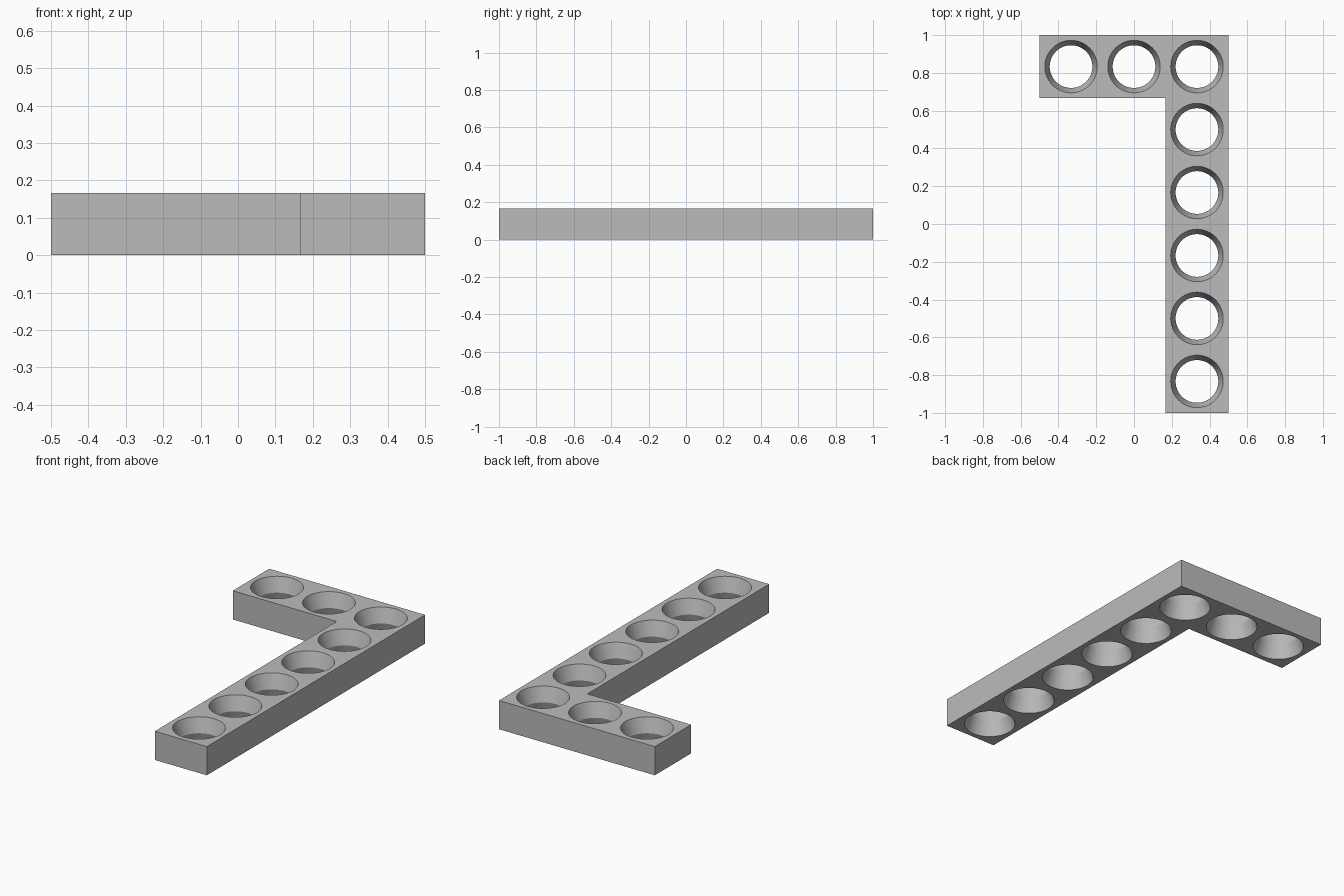
import bpy, bmesh, math
from mathutils import Matrix, Vector

if "Cube" in bpy.data.objects:
    bpy.data.objects.remove(bpy.data.objects["Cube"], do_unlink=True)

CELL = 1 / 3          # hole pitch and beam width
HEIGHT = CELL / 2
MID = HEIGHT / 2
RIM, WAIST = 0.139, 0.113

grey = bpy.data.materials.new("plain_grey")
grey.use_nodes = True
colour = (0.5, 0.5, 0.5, 1)
grey.diffuse_color = colour
grey.node_tree.nodes["Principled BSDF"].inputs["Base Color"].default_value = colour


def make_object(name, bm):
    bmesh.ops.recalc_face_normals(bm, faces=bm.faces)
    mesh = bpy.data.meshes.new(name)
    bm.to_mesh(mesh)
    bm.free()
    mesh.materials.append(grey)
    obj = bpy.data.objects.new(name, mesh)
    bpy.context.collection.objects.link(obj)
    return obj


# L-shaped beam: outline extruded upwards
inner_x, inner_y = 0.5 - CELL, 1 - CELL
outline = [(-0.5, 1), (-0.5, inner_y), (inner_x, inner_y),
           (inner_x, -1), (0.5, -1), (0.5, 1)]
bm = bmesh.new()
base = bm.faces.new([bm.verts.new((x, y, 0)) for x, y in outline])
top = bmesh.ops.extrude_face_region(bm, geom=[base])["geom"]
bmesh.ops.translate(bm, vec=(0, 0, HEIGHT),
                    verts=[v for v in top if isinstance(v, bmesh.types.BMVert)])
beam = make_object("angled_beam", bm)

# Waisted hole cutters: long arm, then the rest of the short arm
centres = [(CELL, -1 + CELL * (i + 0.5)) for i in range(6)]
centres += [(x, 1 - CELL / 2) for x in (-CELL, 0)]
REACH = 1.2           # cutters run past both faces at the same slope
SIDES = 64
bm = bmesh.new()
for x, y in centres:
    rings = []
    for level in (-REACH, 0, REACH):
        radius = WAIST + (RIM - WAIST) * abs(level)
        rings.append([bm.verts.new((x + radius * math.cos(math.tau * i / SIDES),
                                    y + radius * math.sin(math.tau * i / SIDES),
                                    MID + MID * level)) for i in range(SIDES)])
    for low, high in zip(rings, rings[1:]):
        for i in range(SIDES):
            j = (i + 1) % SIDES
            bm.faces.new((low[i], low[j], high[j], high[i]))
    bm.faces.new(rings[0][::-1])
    bm.faces.new(rings[-1])
cutter = make_object("hole_cutter", bm)
cutter.hide_render = True

# Cut the holes and keep the finished mesh
cut = beam.modifiers.new("holes", "BOOLEAN")
cut.operation = "DIFFERENCE"
cut.solver = "EXACT"
cut.object = cutter
bpy.context.view_layer.update()
graph = bpy.context.evaluated_depsgraph_get()
finished = bpy.data.meshes.new_from_object(beam.evaluated_get(graph))
beam.modifiers.clear()
beam.data = finished
bpy.data.objects.remove(cutter, do_unlink=True)

# Smooth hole walls with sharp rims and waists
bpy.ops.object.select_all(action="DESELECT")
beam.select_set(True)
bpy.context.view_layer.objects.active = beam
bpy.ops.object.shade_smooth_by_angle(angle=math.radians(20))
